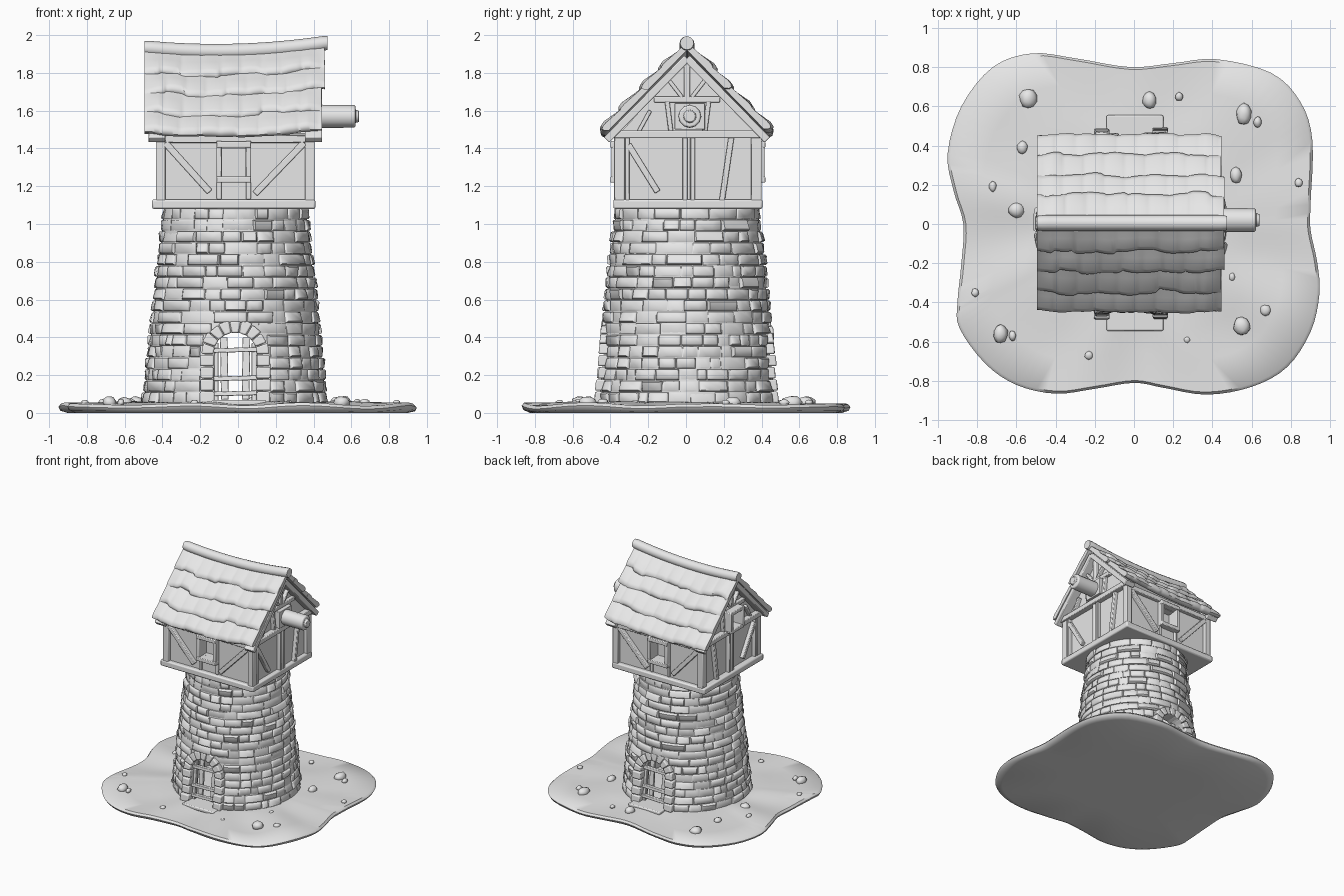
import bpy, bmesh, math, random
from mathutils import Vector

if "Cube" in bpy.data.objects:
    bpy.data.objects.remove(bpy.data.objects["Cube"])

random.seed(7)
CX, CY = -0.015, 0.005
grey = bpy.data.materials.new("plain grey")
grey.diffuse_color = (0.8, 0.8, 0.8, 1)
grey.use_nodes = True
grey.node_tree.nodes["Principled BSDF"].inputs["Base Color"].default_value = grey.diffuse_color


def make(name, verts, faces, bevel=0, smooth=35):
    me = bpy.data.meshes.new(name)
    me.from_pydata([tuple(v) for v in verts], [], faces)
    bm = bmesh.new()
    bm.from_mesh(me)
    bmesh.ops.recalc_face_normals(bm, faces=bm.faces)
    bm.to_mesh(me)
    bm.free()
    me.materials.append(grey)
    ob = bpy.data.objects.new(name, me)
    bpy.context.collection.objects.link(ob)
    if smooth:
        bpy.ops.object.select_all(action='DESELECT')
        ob.select_set(True)
        bpy.context.view_layer.objects.active = ob
        bpy.ops.object.shade_smooth_by_angle(angle=math.radians(smooth))
    if bevel:
        m = ob.modifiers.new("bevel", 'BEVEL')
        m.width, m.segments = bevel, 2
    return ob


class Parts:
    """Collects several closed pieces into one object."""
    def __init__(self):
        self.v, self.f = [], []

    def loft(self, rings, cap=True, closed=False):
        b, n, m = len(self.v), len(rings[0]), len(rings)
        for r in rings:
            self.v += r
        for i in range(m if closed else m - 1):
            for j in range(n):
                k, i2 = (j + 1) % n, (i + 1) % m
                self.f.append((b + i*n + j, b + i*n + k, b + i2*n + k, b + i2*n + j))
        if cap and not closed:
            self.f += [tuple(range(b, b + n)), tuple(range(b + (m-1)*n, b + m*n))]

    def box(self, lo, hi):
        (a, b, c), (d, e, f) = lo, hi
        self.loft([[(x, y, z) for x, y in ((a, b), (d, b), (d, e), (a, e))] for z in (c, f)])

    def beam(self, frame, p, q, w, d0=-0.02, d1=0.03):
        p, q = Vector(p), Vector(q)
        n = Vector((p.y - q.y, q.x - p.x)).normalized() * w / 2
        pts = (p + n, q + n, q - n, p - n)
        self.loft([[frame(c.x, c.y, d) for c in pts] for d in (d0, d1)])


def cut(ob, cutter):
    cutter.hide_render = True
    cutter.display_type = 'WIRE'
    m = ob.modifiers.new("opening", 'BOOLEAN')
    m.operation, m.object, m.solver = 'DIFFERENCE', cutter, 'EXACT'


# ground island with a wavy outline
outline = [(-.95, .36), (-.88, .6), (-.72, .8), (-.52, .87), (-.3, .845), (-.02, .8), (.2, .82), (.42, .84),
           (.7, .77), (.85, .62), (.91, .42), (.9, .1), (.9, -.03), (.935, -.2), (.945, -.36), (.9, -.55),
           (.78, -.73), (.6, -.83), (.37, -.87), (.15, -.835), (0, -.81), (-.2, -.84), (-.4, -.865),
           (-.6, -.82), (-.76, -.71), (-.89, -.53), (-.9, -.4), (-.88, -.2), (-.87, 0), (-.92, .17)]
P = [Vector(p) for p in outline]
rim = []
for i in range(len(P)):
    a, b, c, d = P[i-1], P[i], P[(i+1) % len(P)], P[(i+2) % len(P)]
    for t in (0, .25, .5, .75):
        rim.append(.5*(2*b + (c-a)*t + (2*a-5*b+4*c-d)*t*t + (3*b-a-3*c+d)*t**3))
island = Parts()
rings = []
for s, z, wob in ((.5, 0, 0), (.95, .0, 0), (.99, .012, .004), (1, .03, .006), (.985, .046, .006),
                  (.8, .045, .008), (.62, .052, .008), (.5, .058, 0)):
    rings.append([(p.x*s, p.y*s, z + wob*math.sin(9*math.atan2(p.y, p.x)) + wob*.5*math.sin(i*.55))
                  for i, p in enumerate(rim)])
island.loft(rings)
make("ground", island.v, island.f, smooth=50)

# scattered rocks
rocks = [(.08, .63, .042), (-.54, .64, .045), (-.57, .39, .03), (-.72, .19, .025), (-.6, .07, .037),
         (.56, .56, .05), (.63, .52, .025), (.23, .65, .02), (.52, .25, .04), (.84, .21, .02), (.5, -.27, .02),
         (.55, -.52, .045), (.67, -.44, .027), (-.81, -.35, .02), (-.68, -.56, .045), (-.62, -.57, .025),
         (-.23, -.67, .02), (.27, -.59, .016)]
bm = bmesh.new()
for x, y, r in rocks:
    new = bmesh.ops.create_icosphere(bm, subdivisions=2, radius=r)['verts']
    sx = random.uniform(.75, 1.1)
    for v in new:
        k = random.uniform(.9, 1.08)
        v.co = Vector((v.co.x*sx*k + x, v.co.y*1.1*k + y, v.co.z*.75*k + .055))
tmp = bpy.data.meshes.new("tmp")
bm.to_mesh(tmp)
bm.free()
make("rocks", [v.co for v in tmp.vertices], [tuple(p.vertices) for p in tmp.polygons], smooth=60)
bpy.data.meshes.remove(tmp)


# tapered hollow tower
def radius(z):
    return .483 - .108*(z - .05)/1.03


def polar(r, a, z):
    return (CX + r*math.cos(a), CY + r*math.sin(a), z)


tower = Parts()
tower.loft([[polar(r, 2*math.pi*i/64, z) for i in range(64)] for r, z in
            ((radius(.03), .03), (radius(1.1), 1.1), (radius(1.1) - .1, 1.1), (radius(.03) - .1, .03))], closed=True)
wall = make("tower_wall", tower.v, tower.f)
AZ, RI, RO = .31, .115, .183
arch = [(-RI, .062)] + [(-RI*math.cos(math.pi*i/14), AZ + RI*math.sin(math.pi*i/14)) for i in range(15)] + [(RI, .062)]
c = Parts()
c.loft([[(CX + x, y, z) for x, z in arch] for y in (-.8, .8)])
cut(wall, make("doorway_cutter", c.v, c.f, smooth=0))

# rows of stones around the tower, leaving room for the doorways
stones = Parts()
ROWS = 17
for row in range(ROWS):
    z0, z1 = .05 + row*1.035/ROWS, .05 + (row + 1)*1.035/ROWS
    zm = (z0 + z1)/2
    gap = RO if zm < AZ else math.sqrt(max(0, RO**2 - (zm - AZ)**2))
    g = math.asin(gap/radius(zm))
    start = random.uniform(0, .3) if g == 0 else 0
    for a0, a1 in ((-math.pi/2 + g + start, math.pi/2 - g + start), (math.pi/2 + g + start, 1.5*math.pi - g + start)):
        n = random.randint(9, 12)
        w = [random.uniform(.6, 1.6) for _ in range(n)]
        a = a0
        for k in w:
            b = a + (a1 - a0)*k/sum(w)
            out, tilt = random.uniform(.004, .02), random.uniform(-.005, .005)
            rings = []
            for m, dr in ((.002, -.02), (.003, out*.5), (.011, out)):
                da = m/.43
                zl, zh = z0 + m, z1 - m
                bot = [polar(radius(zl) + dr + tilt, a + da + (b-a-2*da)*t/3, zl) for t in range(4)]
                top = [polar(radius(zh) + dr - tilt, a + da + (b-a-2*da)*t/3, zh) for t in range(3, -1, -1)]
                rings.append(bot + top)
            stones.loft(rings)
            a = b
make("tower_stones", stones.v, stones.f, smooth=55)

# both doorways: arch stones, threshold and barred gate
for side, label in ((-1, "front"), (1, "back")):
    def frame(u, z, d, s=side):
        return (CX + u, CY + s*(radius(z) + d), z)
    ring, gate = Parts(), Parts()
    for m in (-1, 1):
        for k in range(4):
            z0 = .05 + k*(AZ - .05)/4
            ring.beam(frame, (m*(RI + RO)/2, z0 + .003), (m*(RI + RO)/2, z0 + .062),
                      RO - RI + random.uniform(0, .014), -.1, random.uniform(0, .014))
        gate.beam(frame, (m*.1, .06), (m*.1, .37), .025, -.07, -.045)
        gate.beam(frame, (m*.055, .07), (m*.06, .4), .04, -.09, -.07)
    for k in range(9):
        a0, a1 = math.pi*(k + .04)/9, math.pi*(k + .96)/9
        ro = RO + random.uniform(-.006, .006)
        pts = [(r*math.cos(a), AZ + r*math.sin(a)) for r, a in ((RI, a0), (ro, a0), (ro, a1), (RI, a1))]
        ring.loft([[frame(u, z, d) for u, z in pts] for d in (-.1, random.uniform(.004, .016))])
    for z in (.1, .18, .33):
        gate.beam(frame, (-RI, z), (RI, z + .006), .024, -.06, -.03)
    y0, y1 = sorted((CY + side*.38, CY + side*.55))
    ring.box((-.14, y0, .04), (.15, y1, .068))
    make(label + "_door_arch", ring.v, ring.f, bevel=.008)
    make(label + "_gate", gate.v, gate.f, bevel=.004)

# timber upper room with gabled ends
X0, X1, Y0, Y1 = -.405, .375, -.35, .37
body = Parts()
body.loft([[(x, y, z) for y, z in ((Y0, 1.1), (Y1, 1.1), (Y1, 1.48), (.005, 1.87), (Y0, 1.48))] for x in (X0, X1)])
room = make("room_walls", body.v, body.f)
c = Parts()
c.box((-.09, Y0 - .1, 1.25), (.045, Y0 + .06, 1.4))
c.box((-.09, Y1 - .06, 1.25), (.045, Y1 + .1, 1.4))
cut(room, make("window_cutter", c.v, c.f, smooth=0))
sill = Parts()
sill.box((-.455, -.385, 1.08), (.41, .405, 1.13))
make("floor_beam", sill.v, sill.f, bevel=.01)

# framing on the long sides, with a window in the middle
for label, fr in (("front", lambda u, z, d: (u, Y0 - d, z)), ("back", lambda u, z, d: (u, Y1 + d, z))):
    t = Parts()
    t.beam(fr, (-.41, 1.1), (-.41, 1.47), .05)
    t.beam(fr, (.38, 1.1), (.38, 1.47), .05)
    t.beam(fr, (-.4, 1.45), (.37, 1.45), .04)
    t.beam(fr, (-.385, 1.43), (-.15, 1.17), .035)
    t.beam(fr, (.35, 1.43), (.09, 1.16), .035)
    for u in (-.1, .055):
        t.beam(fr, (u, 1.13), (u, 1.45), .026, d1=.012)
        t.beam(fr, (u, 1.22), (u, 1.44), .028, d1=.045)
    for z in (1.235, 1.42):
        t.beam(fr, (-.115, z), (.07, z), .032, d1=.05)
    make(label + "_timbers", t.v, t.f, bevel=.005)

# framing on the gable ends
for label, fr in (("right", lambda u, z, d: (X1 + d, u, z)), ("left", lambda u, z, d: (X0 - d, u, z))):
    t = Parts()
    for u in (-.35, .37):
        t.beam(fr, (u, 1.1), (u, 1.47), .05)
    for p, q, w in (((-.305, 1.42), (-.15, 1.17), .032), ((-.31, 1.12), (-.31, 1.46), .02), ((-.005, 1.12), (-.005, 1.46), .025),
                    ((.035, 1.12), (.035, 1.46), .025), ((.19, 1.12), (.24, 1.46), .03),
                    ((-.17, 1.66), (.18, 1.66), .032), ((.005, 1.66), (.005, 1.88), .032),
                    ((-.08, 1.49), (-.1, 1.65), .025), ((.1, 1.49), (.12, 1.65), .025),
                    ((-.09, 1.76), (-.02, 1.67), .02), ((.1, 1.76), (.03, 1.67), .02), ((-.25, 1.49), (-.19, 1.6), .02)):
        t.beam(fr, p, q, w)
    t.beam(fr, (-.39, 1.475), (.41, 1.475), .04, d1=.045)
    for s in (-1, 1):
        t.beam(fr, (.005 + s*.425, 1.445), (.005, 1.878), .04, d1=.07)
    if label == "left":
        for p, q in (((-.06, 1.5), (-.06, 1.66)), ((.09, 1.5), (.09, 1.66)), ((-.07, 1.65), (.1, 1.65)), ((-.07, 1.5), (.1, 1.5))):
            t.beam(fr, p, q, .03, d1=.09)
    make(label + "_gable_timbers", t.v, t.f, bevel=.005)

# sail axle sticking out of the right gable
axle = Parts()
axle.box((.36, -.06, 1.5), (.43, .1, 1.64))
axle.loft([[(x, .02 + r*math.cos(math.pi*i/6), 1.57 + r*math.sin(math.pi*i/6)) for i in range(12)]
           for x, r in ((.36, .062), (.615, .06), (.622, .053), (.622, .035), (.64, .03))])
make("axle", axle.v, axle.f, bevel=.003)


# sagging shingle roof: four overlapping courses on each slope, then a ridge roll
def ridge(x):
    return 1.915 + .03*x + .13*x*x


N = 97
roof = Parts()
for s in (-1, 1):
    for k, (t0, t1) in enumerate(((0, .135), (.09, .235), (.18, .34), (.29, .44))):
        ph, amp = random.uniform(0, 6), (.004 if k == 3 else .011)
        drop = [random.uniform(-amp, amp) for _ in range(14)]
        rings = []
        for i in range(N):
            x = -.495 + (.965 - .035*t1/.44 + .01*(k % 2))*i/(N - 1)
            tile = (i/(N - 1))*9 + ph % 1
            j, f = int(tile), tile % 1
            e = t1 + drop[j] + (drop[j+1] - drop[j])*max(0, f - .8)*5 + amp*.4*math.sin(23*x + ph)
            h = .035*(.75 + .25*math.sin(math.pi*f)**.5) + .004*math.sin(17*x + ph)
            h *= 1 - .5*max(0, 1 - 12*min(i, N - 1 - i)/N)
            rings.append([(x, .005 + s*(t + hh*.714), ridge(x) - 1.02*t + hh*.7) for t, hh in
                          ((t0, -.025), (t0, .004), ((t0 + e)/2, h*.6), (e - .025, h), (e - .006, h*.85),
                           (e + .003, h*.35), (e, -.008), (e - .012, -.025))])
        roof.loft(rings)
make("roof_shingles", roof.v, roof.f, smooth=50)
cap = Parts()
cap.loft([[(-.495 + .97*i/32, .005 + r*math.cos(math.pi*j/6), ridge(-.495 + .97*i/32) + r*math.sin(math.pi*j/6))
           for j in range(12)] for i in range(33) for r in (.04 if 0 < i < 32 else .036,)])
make("roof_ridge", cap.v, cap.f, smooth=40)
